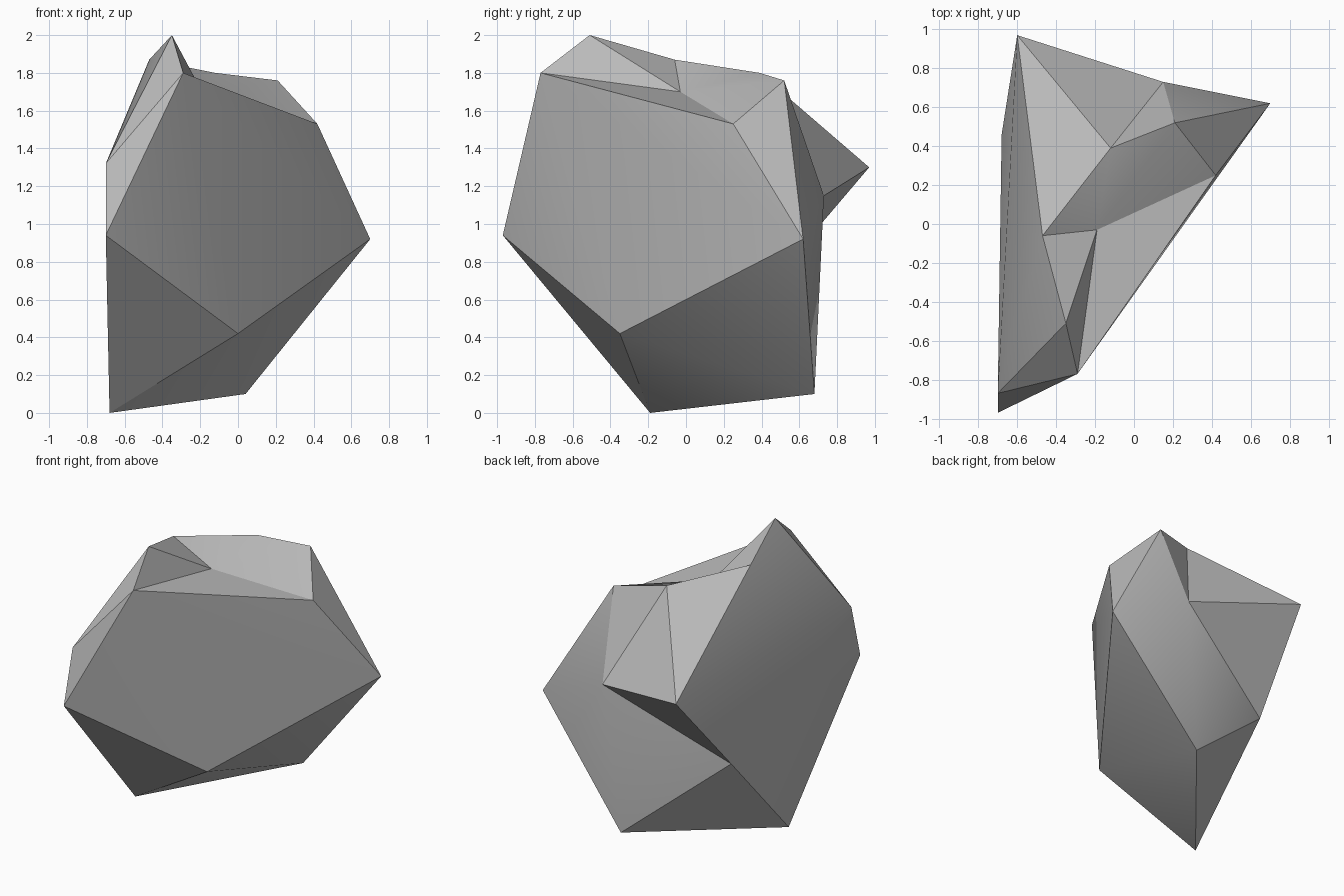
import bpy
import bmesh
from math import radians

default_cube = bpy.data.objects.get("Cube")
if default_cube:
    bpy.data.objects.remove(default_cube, do_unlink=True)

# Stone colour
stone = bpy.data.materials.new("stone grey")
stone.use_nodes = True
GREY = (0.5, 0.5, 0.5, 1)
stone.diffuse_color = GREY
stone.node_tree.nodes["Principled BSDF"].inputs["Base Color"].default_value = GREY

# Named corners of the boulder
corners = {
    "peak": (-.35, -.51, 2), "brow": (-.29, -.77, 1.8),
    "shoulder": (.42, .25, 1.53), "tip": (.70, .62, .92),
    "chin": (0, -.35, .42), "nose": (-.70, -.97, .94),
    "foot": (-.68, -.19, 0), "heel": (.04, .68, .10),
    "crest": (.21, .52, 1.76), "horn": (-.60, .97, 1.30),
    "notch": (.15, .73, 1.15), "ridge": (-.12, .39, 1.80),
    "saddle": (-.47, -.06, 1.87), "dent": (-.19, -.03, 1.70),
    "cheek": (-.70, -.87, 1.32), "hip": (-.68, .46, .70),
}

# Facets, grouped by side
facets = {
    "front": ["brow shoulder tip", "brow tip chin", "brow chin nose"],
    "underside": ["chin tip heel", "chin heel foot", "chin foot nose"],
    "back": ["tip notch heel", "notch hip heel", "hip foot heel",
             "notch horn hip", "horn notch ridge", "notch crest ridge",
             "notch tip crest", "crest tip shoulder"],
    "flank": ["horn saddle cheek", "peak saddle cheek", "horn cheek hip",
              "cheek nose hip", "nose foot hip", "cheek brow nose",
              "cheek peak brow"],
    "top": ["peak saddle dent", "peak dent brow", "brow dent shoulder",
            "dent shoulder crest", "dent crest ridge",
            "dent ridge saddle", "horn ridge saddle"],
}

bm = bmesh.new()
verts = {name: bm.verts.new(co) for name, co in corners.items()}
for side in facets.values():
    for facet in side:
        bm.faces.new([verts[name] for name in facet.split()])
bmesh.ops.recalc_face_normals(bm, faces=bm.faces[:])

mesh = bpy.data.meshes.new("boulder")
bm.to_mesh(mesh)
bm.free()
mesh.materials.append(stone)
boulder = bpy.data.objects.new("boulder", mesh)
bpy.context.collection.objects.link(boulder)

# Soften shallow creases, keep the hard ones
bpy.ops.object.select_all(action="DESELECT")
boulder.select_set(True)
bpy.context.view_layer.objects.active = boulder
bpy.ops.object.shade_smooth_by_angle(angle=radians(30))
